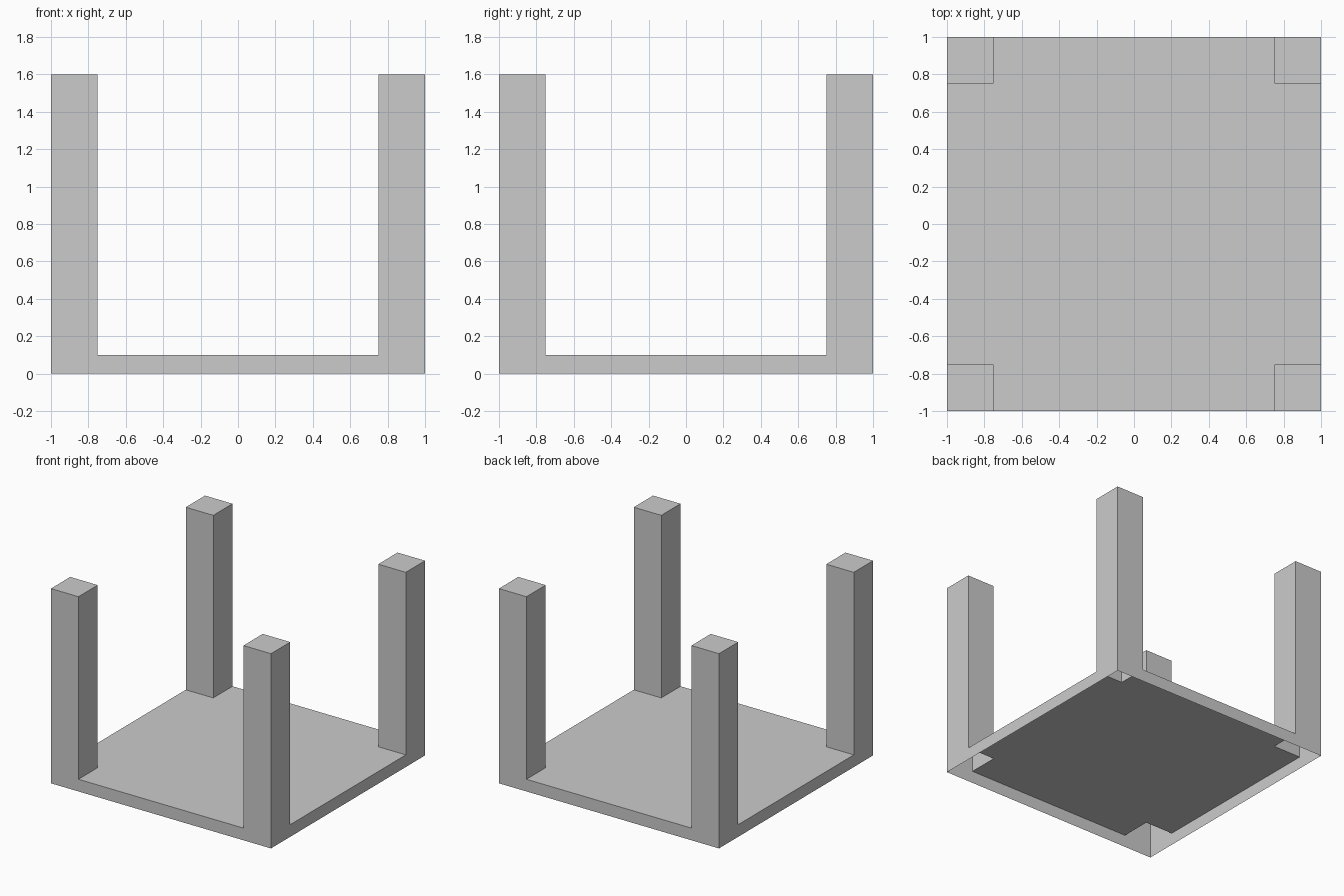
import bpy, bmesh
from mathutils import Vector

if "Cube" in bpy.data.objects:
    bpy.data.objects.remove(bpy.data.objects["Cube"])

LEG, SLAB, TOP = 0.25, 0.10, 1.60   # leg width, top thickness, overall height

# slab block, 2 x 2 x SLAB
bm = bmesh.new()
bmesh.ops.create_cube(bm, size=1)
bmesh.ops.scale(bm, vec=(2, 2, SLAB), verts=bm.verts)
bmesh.ops.translate(bm, vec=(0, 0, SLAB / 2), verts=bm.verts)

# cut lines that mark the leg squares
for axis in (Vector((1, 0, 0)), Vector((0, 1, 0))):
    for side in (-1, 1):
        bmesh.ops.bisect_plane(bm, geom=bm.verts[:] + bm.edges[:] + bm.faces[:],
                               plane_co=axis * side * (1 - LEG), plane_no=axis)
bm.normal_update()

# the underside is open
under = [f for f in bm.faces if f.normal.z < -0.5]
bmesh.ops.delete(bm, geom=under, context='FACES')

# legs: pull the four corner squares up, leaving them hollow below
inner = 1 - LEG
corners = [f for f in bm.faces if f.normal.z > 0.5
           and all(abs(c) > inner for c in f.calc_center_median().xy)]
caps = bmesh.ops.extrude_discrete_faces(bm, faces=corners)["faces"]
bmesh.ops.translate(bm, vec=(0, 0, TOP - SLAB),
                    verts=list({v for f in caps for v in f.verts}))
bmesh.ops.remove_doubles(bm, verts=bm.verts, dist=1e-5)

mesh = bpy.data.meshes.new("upturned_table")
bm.to_mesh(mesh)
bm.free()
bpy.context.collection.objects.link(bpy.data.objects.new("upturned_table", mesh))
